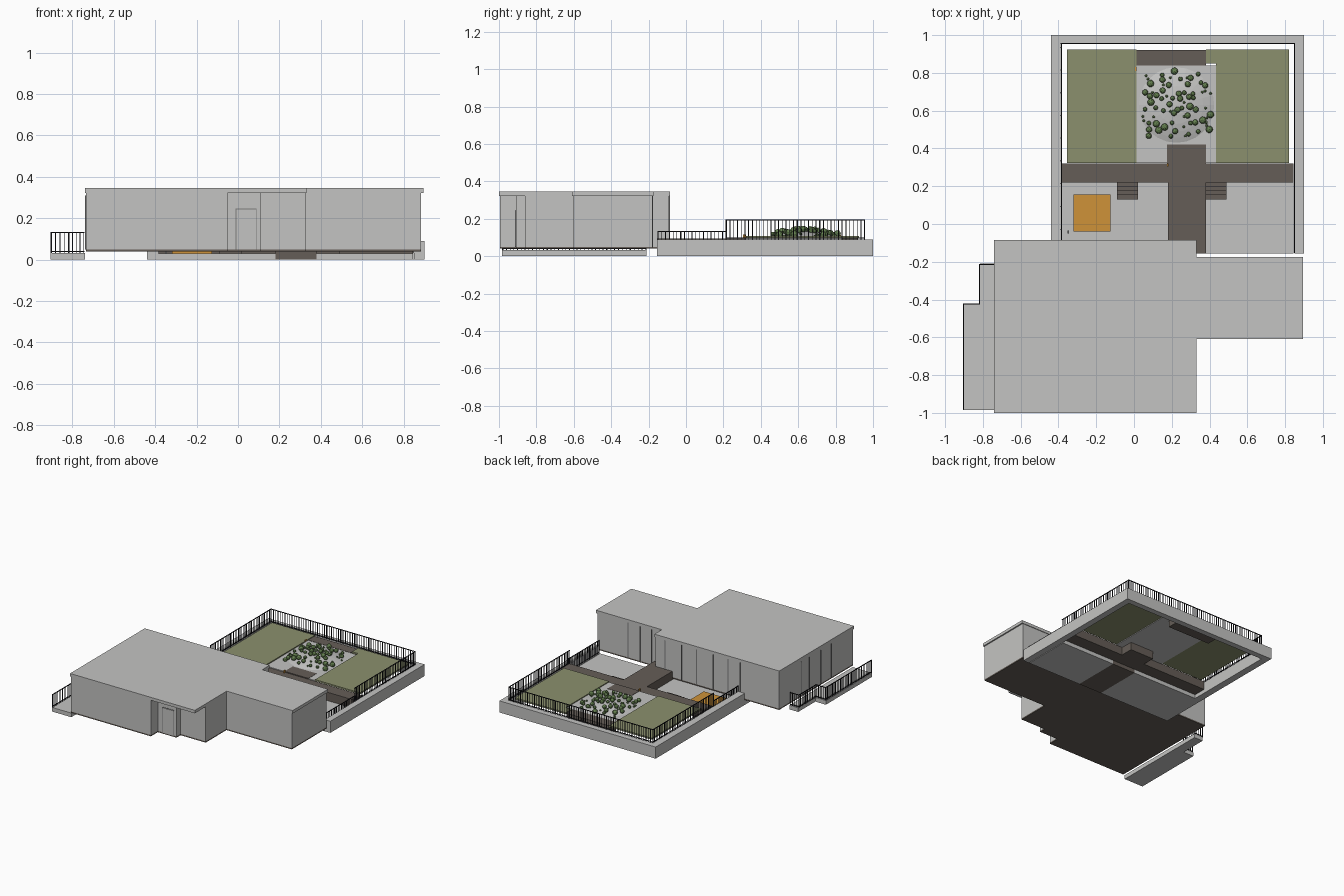
import bpy, bmesh, math, random
from mathutils import Matrix, Vector

if "Cube" in bpy.data.objects:
    bpy.data.objects.remove(bpy.data.objects["Cube"])

random.seed(4)


def material(name, rgb):
    m = bpy.data.materials.new(name)
    m.diffuse_color = (*rgb, 1)
    m.use_nodes = True
    m.node_tree.nodes["Principled BSDF"].inputs["Base Color"].default_value = m.diffuse_color
    return m


GREY = material("light grey", (0.55, 0.55, 0.54))
BROWN = material("deck brown", (0.13, 0.11, 0.095))
GRASS = material("grass green", (0.26, 0.28, 0.155))
BUSH = material("bush green", (0.13, 0.22, 0.08))
ORANGE = material("orange", (0.62, 0.29, 0.04))
BLACK = material("rail black", (0.012, 0.012, 0.015))
FRAME = material("frame grey", (0.2, 0.2, 0.2))


def finish(name, bm, mat):
    bmesh.ops.recalc_face_normals(bm, faces=bm.faces)
    me = bpy.data.meshes.new(name)
    bm.to_mesh(me)
    bm.free()
    me.materials.append(mat)
    ob = bpy.data.objects.new(name, me)
    bpy.context.collection.objects.link(ob)
    return ob


def add_box(bm, x0, x1, y0, y1, z0, z1):
    mat = Matrix.Translation(((x0 + x1) / 2, (y0 + y1) / 2, (z0 + z1) / 2))
    mat = mat @ Matrix.Diagonal((x1 - x0, y1 - y0, z1 - z0, 1))
    bmesh.ops.create_cube(bm, size=1, matrix=mat)


def boxes(name, mat, *items):
    bm = bmesh.new()
    for b in items:
        add_box(bm, *b)
    return finish(name, bm, mat)


def prism(name, mat, outline, z0, z1):
    bm = bmesh.new()
    face = bm.faces.new([bm.verts.new((x, y, z0)) for x, y in outline])
    new = bmesh.ops.extrude_face_region(bm, geom=[face])["geom"]
    bmesh.ops.translate(bm, vec=(0, 0, z1 - z0),
                        verts=[v for v in new if isinstance(v, bmesh.types.BMVert)])
    return finish(name, bm, mat)


def railing(name, path, z0, z1, gap=0.02):
    """Upright bars with a top and a bottom rail along a path of axis-aligned runs."""
    bm = bmesh.new()
    r = 0.0025
    for a, b in zip(path, path[1:]):
        x0, x1 = sorted((a[0], b[0]))
        y0, y1 = sorted((a[1], b[1]))
        for z in (z0 + 0.008, z1 - r):
            add_box(bm, x0 - r, x1 + r, y0 - r, y1 + r, z - r, z + r)
        a, b = Vector(a), Vector(b)
        n = max(1, round((b - a).length / gap))
        for i in range(n + 1):
            p = a.lerp(b, i / n)
            w = 0.003 if i % 6 == 0 else 0.0018
            add_box(bm, p.x - w, p.x + w, p.y - w, p.y + w, z0, z1)
    return finish(name, bm, BLACK)


# House: floor, walls with stepped entrance, flat roof
walls = [(-0.735, -0.995), (-0.05, -0.995), (-0.05, -0.91), (0.11, -0.91),
         (0.11, -0.86), (0.325, -0.86), (0.325, -0.605), (0.885, -0.605),
         (0.885, -0.18), (0.325, -0.18), (0.325, -0.09), (-0.735, -0.09)]
roof = [(-0.74, -1), (0.33, -1), (0.33, -0.61), (0.895, -0.61),
        (0.895, -0.175), (0.33, -0.175), (0.33, -0.085), (-0.74, -0.085)]
prism("house_floor", BROWN, walls, 0.04, 0.05)
prism("house_walls", GREY, walls, 0.05, 0.322)
prism("house_roof", GREY, roof, 0.322, 0.345)

# Entrance door: frame and leaf
boxes("door_frame", FRAME, (-0.012, 0.09, -0.912, -0.909, 0.05, 0.247))
boxes("door_leaf", GREY, (-0.008, 0.086, -0.915, -0.909, 0.05, 0.243))

# Slim window mullions on the garden side and the terrace side
bars = [(x - 0.003, x + 0.003, -0.093, -0.086, 0.05, 0.322)
        for x in (0.24, 0.1, -0.03, -0.17, -0.3, -0.4)]
bars += [(x - 0.003, x + 0.003, -0.183, -0.176, 0.05, 0.322)
         for x in (0.62, 0.52, 0.42)]
bars += [(-0.738, -0.732, y - 0.003, y + 0.003, 0.05, 0.31)
         for y in (-0.36, -0.46, -0.6, -0.73)]
boxes("window_mullions", FRAME, *bars)

# Side terrace
prism("side_terrace", GREY, [(-0.905, -0.985), (-0.74, -0.985), (-0.74, -0.21),
      (-0.815, -0.21), (-0.815, -0.42), (-0.905, -0.42)], 0, 0.032)
railing("terrace_railing", [(-0.902, -0.98), (-0.902, -0.424), (-0.818, -0.424),
        (-0.818, -0.214), (-0.745, -0.214)], 0.032, 0.133)

# Garden perimeter wall
prism("garden_wall", GREY, [(-0.44, -0.155), (-0.385, -0.155), (-0.385, 0.955),
      (0.85, 0.955), (0.85, -0.155), (0.9, -0.155), (0.9, 1), (-0.44, 1)], 0, 0.09)
railing("garden_railing", [(-0.385, 0.215), (-0.385, 0.955), (0.85, 0.955),
        (0.85, 0.215)], 0.088, 0.195)
for side, x in (("left", -0.385), ("right", 0.85)):
    railing(side + "_court_railing", [(x, -0.15), (x, 0.215)], 0.032, 0.135)

# Sunken courts on both sides of the bridge
boxes("court_floor", GREY, (-0.385, 0.18, -0.155, 0.22, 0, 0.03),
      (0.38, 0.845, -0.155, 0.22, 0, 0.03))

# Raised deck, bridge and planter blocks
boxes("cross_deck", BROWN, (-0.385, 0.845, 0.22, 0.32, 0.03, 0.095))
boxes("bridge", BROWN, (0.18, 0.38, -0.155, 0.22, 0, 0.095))
boxes("garden_steps", BROWN, (0.175, 0.38, 0.32, 0.42, 0.03, 0.102))
boxes("back_bench", BROWN, (0.012, 0.38, 0.84, 0.92, 0.03, 0.102))

# Two flights of steps down to the courts
for side, x in (("left", -0.09), ("right", 0.38)):
    boxes(side + "_steps", BROWN,
          *[(x, x + 0.11, 0.13 + i * 0.0225, 0.22, 0.03 + i * 0.014, 0.044 + i * 0.014)
            for i in range(4)])

# Orange court platform and small orange posts
boxes("orange_platform", ORANGE, (-0.32, -0.125, -0.04, 0.155, 0.03, 0.04))
boxes("orange_posts", ORANGE, (0.175, 0.182, 0.305, 0.32, 0.095, 0.115),
      (0.005, 0.012, 0.81, 0.83, 0.1, 0.112))
boxes("court_post", FRAME, (-0.352, -0.344, -0.05, -0.035, 0.03, 0.045))

# Lawns
boxes("left_lawn", GRASS, (-0.355, 0.012, 0.322, 0.925, 0.095, 0.107))
prism("right_lawn", GRASS, [(0.435, 0.322), (0.82, 0.322), (0.82, 0.925),
      (0.382, 0.925), (0.382, 0.85), (0.435, 0.85)], 0.095, 0.107)

# Gravel bed with a low mound
boxes("gravel_bed", GREY, (0.013, 0.175, 0.322, 0.84, 0.09, 0.1),
      (0.38, 0.435, 0.322, 0.84, 0.09, 0.1), (0.175, 0.38, 0.42, 0.84, 0.09, 0.1))
cx, cy, rad = 0.225, 0.63, 0.2


def mound_height(x, y):
    d = min(1, math.hypot(x - cx, y - cy) / rad)
    return 0.1 + 0.035 * (1 - d * d)


bm = bmesh.new()
bmesh.ops.create_uvsphere(bm, u_segments=24, v_segments=12, radius=1)
bmesh.ops.bisect_plane(bm, geom=bm.verts[:] + bm.edges[:] + bm.faces[:],
                       plane_co=(0, 0, 0), plane_no=(0, 0, 1), clear_inner=True)
for v in bm.verts:
    v.co = (cx + v.co.x * rad, cy + v.co.y * rad, 0.1 + 0.035 * v.co.z ** 2)
finish("gravel_mound", bm, GREY)

# Bushes scattered over the mound
bm = bmesh.new()
placed = []
while len(placed) < 72:
    x, y = random.uniform(0.045, 0.41), random.uniform(0.46, 0.81)
    r = random.choice((0.007, 0.012, 0.016, 0.019))
    if (math.hypot(x - cx, y - cy) > 0.225
            or any(math.hypot(x - a, y - b) < 0.8 * (r + c) for a, b, c in placed)):
        continue
    placed.append((x, y, r))
    mat = Matrix.Translation((x, y, mound_height(x, y) + 0.7 * r))
    mat = mat @ Matrix.Rotation(random.uniform(0, 6), 4, 'Z')
    bmesh.ops.create_icosphere(bm, subdivisions=2, radius=r, matrix=mat)
finish("bushes", bm, BUSH)
